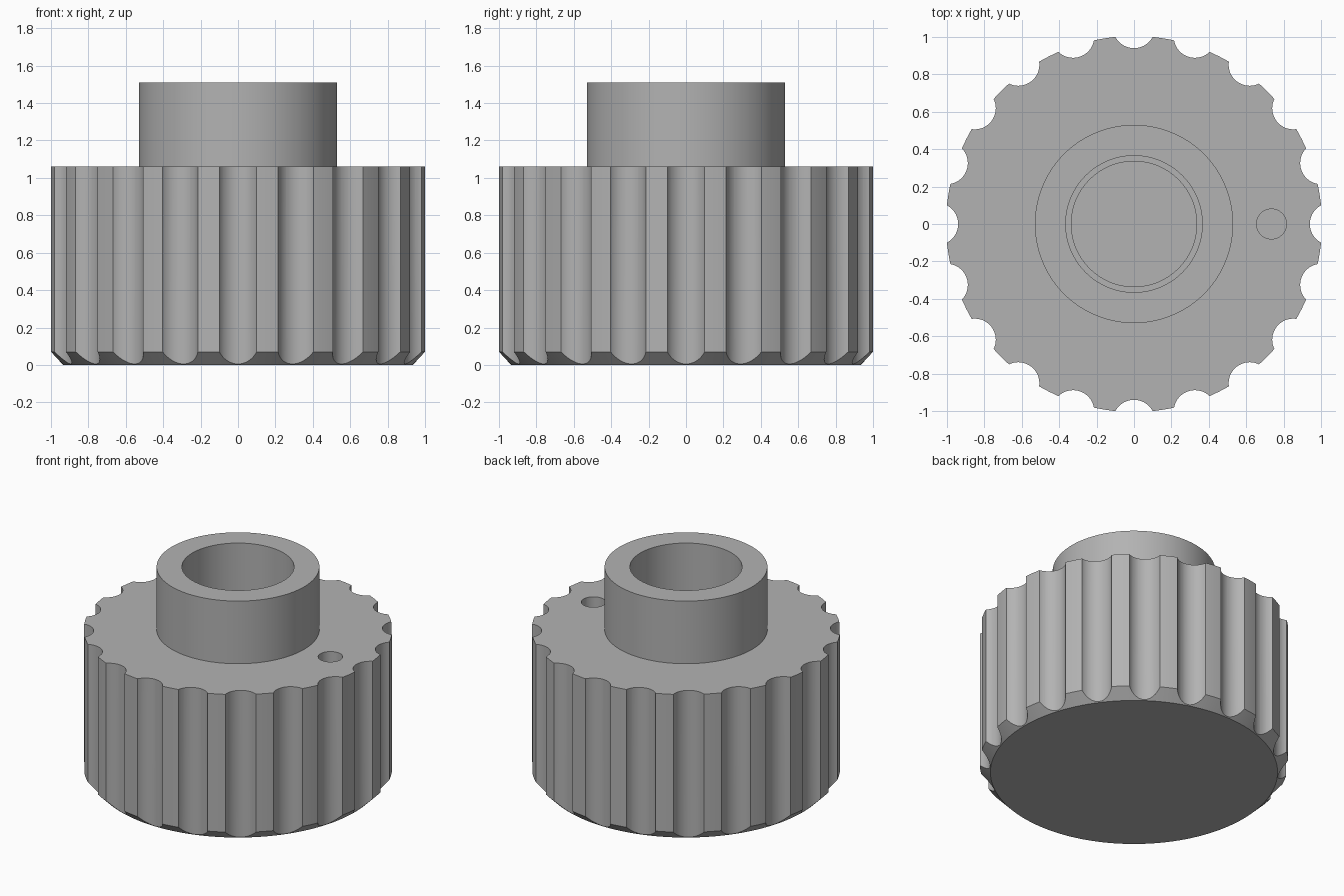
import bpy, bmesh, math
from mathutils import Matrix, Vector

cube = bpy.data.objects.get("Cube")
if cube:
    bpy.data.objects.remove(cube, do_unlink=True)

FLUTES = 20
BODY_TOP = 1.06
TOP = 1.51

grey = bpy.data.materials.new("grey")
grey.use_nodes = True
colour = (0.45, 0.45, 0.45, 1)
grey.diffuse_color = colour
grey.node_tree.nodes["Principled BSDF"].inputs["Base Color"].default_value = colour


def add_object(name, bm):
    bmesh.ops.recalc_face_normals(bm, faces=bm.faces)
    mesh = bpy.data.meshes.new(name)
    bm.to_mesh(mesh)
    bm.free()
    mesh.materials.append(grey)
    obj = bpy.data.objects.new(name, mesh)
    bpy.context.collection.objects.link(obj)
    return obj


def lathe(name, profile, steps):
    """Revolve an (r, z) profile that starts and ends on the axis."""
    bm = bmesh.new()
    rings = []
    for r, z in profile:
        rings.append([bm.verts.new((r * math.cos(2 * math.pi * i / steps),
                                    r * math.sin(2 * math.pi * i / steps), z))
                      for i in range(steps)])
    for low, high in zip(rings, rings[1:]):
        for i in range(steps):
            j = (i + 1) % steps
            bm.faces.new((low[i], low[j], high[j], high[i]))
    bm.faces.new(rings[0])
    bm.faces.new(rings[-1])
    return add_object(name, bm)


def add_cylinder(bm, x, y, radius, bottom, top, segments):
    centre = Matrix.Translation(Vector((x, y, (bottom + top) / 2)))
    bmesh.ops.create_cone(bm, cap_ends=True, segments=segments, radius1=radius,
                          radius2=radius, depth=top - bottom, matrix=centre)


# Chamfered body, raised collar and stepped blind bore
knob = lathe("fluted_knob", [
    (0.935, 0), (1.005, 0.07), (1.005, BODY_TOP), (0.53, BODY_TOP), (0.53, TOP),
    (0.365, TOP), (0.365, 0.75), (0.335, 0.75), (0.335, 0.3)], 160)

# Grip flutes around the rim and the small hole in the shoulder
bm = bmesh.new()
for i in range(FLUTES):
    a = 2 * math.pi * i / FLUTES
    add_cylinder(bm, 1.053 * math.cos(a), 1.053 * math.sin(a), 0.113, -0.2, 1.3, 48)
add_cylinder(bm, 0.735, 0, 0.08, 0.8, 1.3, 48)
cutter = add_object("flute_cutter", bm)
cutter.hide_render = True

cut = knob.modifiers.new("flutes", "BOOLEAN")
cut.operation = "DIFFERENCE"
cut.solver = "EXACT"
cut.object = cutter

bpy.ops.object.select_all(action="DESELECT")
knob.select_set(True)
bpy.context.view_layer.objects.active = knob
bpy.ops.object.modifier_apply(modifier=cut.name)
bpy.data.objects.remove(cutter, do_unlink=True)
bpy.ops.object.shade_smooth_by_angle(angle=math.radians(25))
